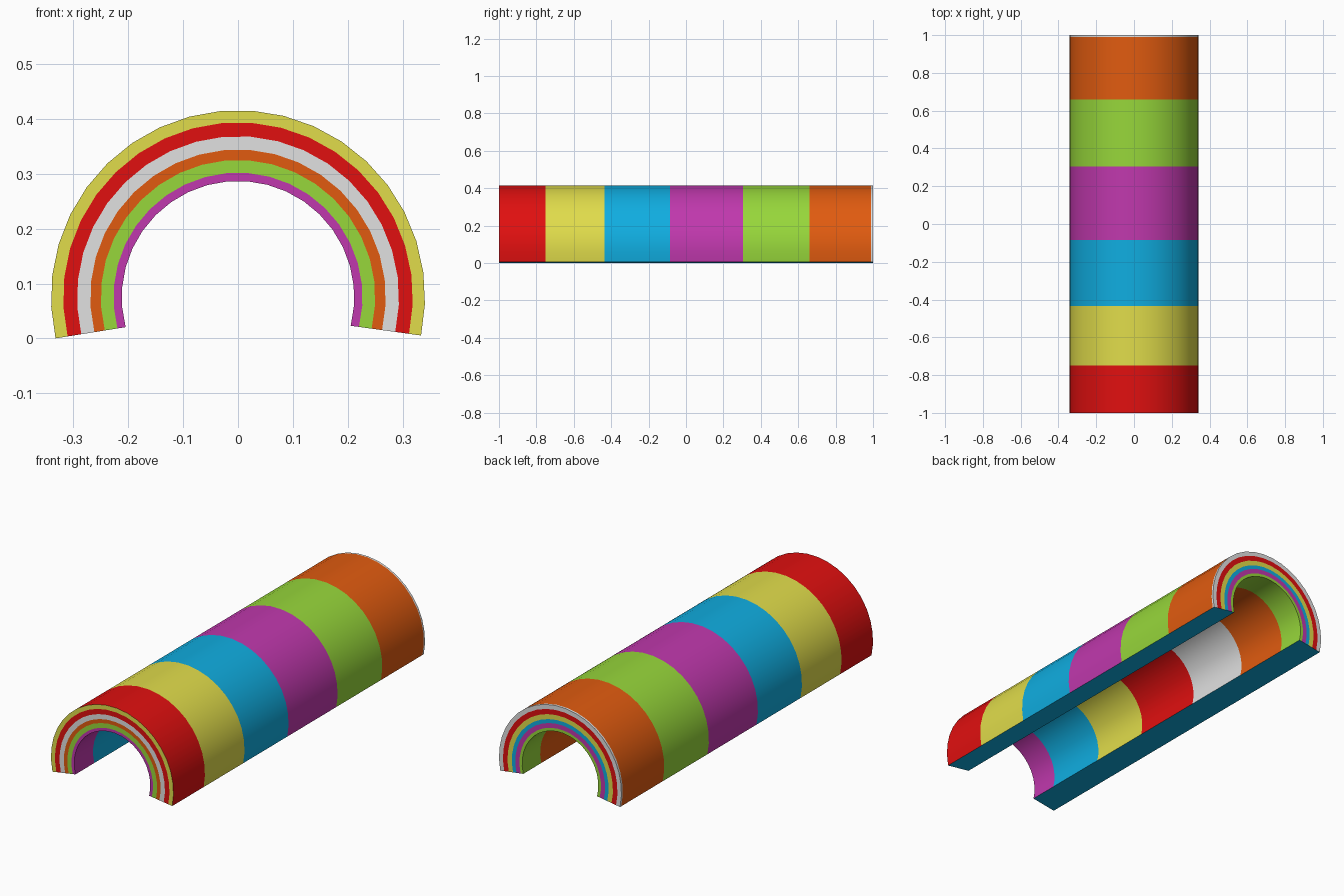
import bpy, bmesh, math

if "Cube" in bpy.data.objects:
    bpy.data.objects.remove(bpy.data.objects["Cube"])

# Palette (linear values)
COLOURS = {
    "red": (0.75, 0.005, 0.005), "yellow": (0.75, 0.72, 0.07),
    "blue": (0.005, 0.42, 0.75), "purple": (0.53, 0.04, 0.42),
    "green": (0.31, 0.68, 0.043), "orange": (0.75, 0.105, 0.005),
    "white": (0.75, 0.75, 0.75),
}
NAMES = list(COLOURS)
SEG = 21
R_OUT, R_IN, ZC = 0.34, 0.212, 0.076


def arc_point(k, t):
    """Point on segment k of the arch; t = 0 outer skin, 1 inner skin."""
    def at(r, right, left):
        a = math.radians(-right + (180 + right + left) * k / SEG)
        return r * math.cos(a), ZC + r * math.sin(a)
    ox, oz = at(R_OUT + 0.001, 11.8, 12.7)
    ix, iz = at(R_IN, 14.2, 14.9)
    return ox + (ix - ox) * t, oz + (iz - oz) * t


bm = bmesh.new()
cache = {}


def vert(k, t, y):
    key = (k, round(t, 4), round(y, 4))
    if key not in cache:
        x, z = arc_point(k, t)
        cache[key] = bm.verts.new((x, y, z))
    return cache[key]


def bands(stations, colours):
    """Sweep coloured bands over the arch between (t, y) stations."""
    for (t0, y0), (t1, y1), c in zip(stations, stations[1:], colours):
        for k in range(SEG):
            f = bm.faces.new((vert(k, t0, y0), vert(k + 1, t0, y0),
                              vert(k + 1, t1, y1), vert(k, t1, y1)))
            f.material_index = NAMES.index(c)
            f.smooth = True


ring_t = [(R_OUT - r) / (R_OUT - R_IN)
          for r in (0.34, 0.318, 0.293, 0.269, 0.25, 0.227, 0.212)]
ring_t[-1] = 1.0

# Outer skin stripes, front to back
outer = [(0, y) for y in (-1, -0.75, -0.435, -0.085, 0.305, 0.66, 0.99, 1)]
bands(outer, ["red", "yellow", "blue", "purple", "green", "orange", "white"])
# Back end rings, outside to inside
back = [(t, 1) for t in ring_t]
bands(back, ["white", "red", "yellow", "blue", "purple", "green"])
# Inner skin stripes, back to front
inner = [(1, y) for y in (1, 0.857, 0.556, 0.195, -0.19, -0.52, -0.85, -1)]
bands(inner, ["green", "orange", "white", "red", "yellow", "blue", "purple"])
# Front end rings, inside to outside
front = [(t, -1) for t in reversed(ring_t)]
bands(front, ["purple", "green", "orange", "white", "red", "yellow"])

# Flat feet along both long edges
loop = outer[:-1] + back[:-1] + inner[:-1] + front[:-1]
for k in (0, SEG):
    f = bm.faces.new([vert(k, t, y) for t, y in loop])
    f.material_index = NAMES.index("blue")

bmesh.ops.recalc_face_normals(bm, faces=bm.faces[:])
low = min(v.co.z for v in bm.verts)
for v in bm.verts:
    v.co.z -= low

mesh = bpy.data.meshes.new("striped_arch")
bm.to_mesh(mesh)
bm.free()
for name, rgb in COLOURS.items():
    mat = bpy.data.materials.new(name)
    mat.diffuse_color = (*rgb, 1)
    mat.use_nodes = True
    mat.node_tree.nodes["Principled BSDF"].inputs["Base Color"].default_value = mat.diffuse_color
    mesh.materials.append(mat)
arch = bpy.data.objects.new("striped_arch", mesh)
bpy.context.collection.objects.link(arch)
bpy.context.view_layer.objects.active = arch
arch.select_set(True)
bpy.ops.object.shade_smooth_by_angle(angle=math.radians(35))
